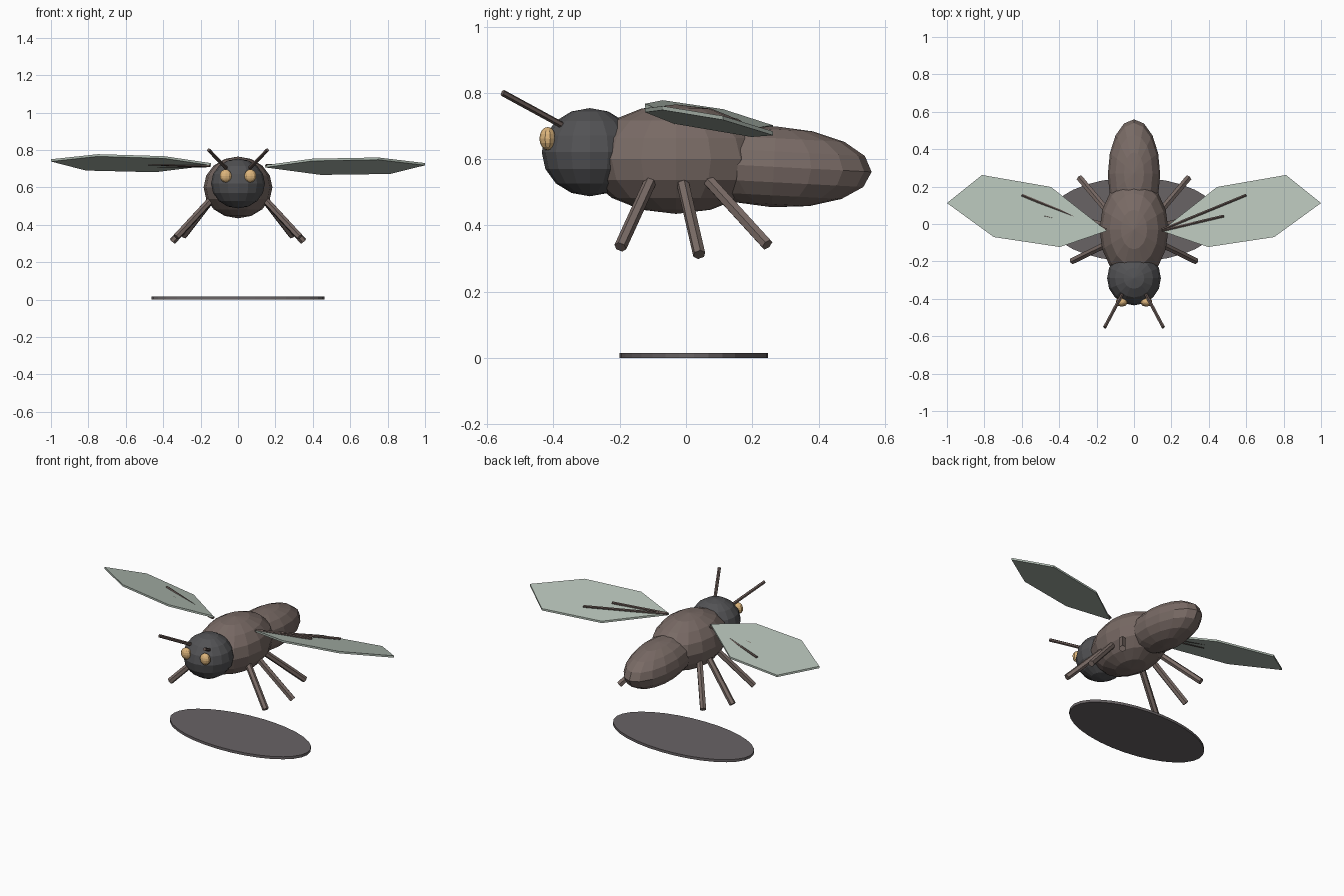
import bpy, bmesh
from math import radians
from mathutils import Vector

if "Cube" in bpy.data.objects:
    bpy.data.objects.remove(bpy.data.objects["Cube"])


def material(name, rgb):
    m = bpy.data.materials.new(name)
    m.diffuse_color = (*rgb, 1)
    m.use_nodes = True
    m.node_tree.nodes["Principled BSDF"].inputs["Base Color"].default_value = m.diffuse_color
    return m


BODY = material("brown_body", (0.19, 0.145, 0.13))
HEAD = material("dark_head", (0.085, 0.085, 0.09))
LIMB = material("brown_limb", (0.13, 0.095, 0.085))
EYE = material("amber_eye", (0.72, 0.46, 0.2))
WING = material("pale_wing", (0.45, 0.52, 0.46))
DISC = material("grey_disc", (0.14, 0.125, 0.13))


def finish(name, mat):
    ob = bpy.context.object
    ob.name = name
    ob.data.materials.append(mat)
    return ob


def ball(name, loc, scale, mat, segs=16, rings=8, tilt=0):
    bpy.ops.mesh.primitive_uv_sphere_add(segments=segs, ring_count=rings, radius=1,
                                         location=loc, rotation=(radians(tilt), 0, 0))
    ob = finish(name, mat)
    ob.scale = scale
    return ob


def rod(name, a, b, r, mat, sides=6):
    a, b = Vector(a), Vector(b)
    bpy.ops.mesh.primitive_cylinder_add(vertices=sides, radius=r, depth=(b - a).length,
                                        location=(a + b) / 2)
    ob = finish(name, mat)
    ob.rotation_euler = (b - a).to_track_quat('Z', 'Y').to_euler()
    return ob


def wing(name, side, root_z, rise):
    # flat outline on a plane that rises outward and drops to the rear
    outline = [(0.145, -0.037), (0.396, -0.123), (0.749, -0.07),
               (1.0, 0.112), (0.813, 0.262), (0.444, 0.198)]
    bm = bmesh.new()
    verts = [bm.verts.new((side * x, y, root_z + rise * (x - 0.145) - 0.24 * (y + 0.037) - 0.006))
             for x, y in outline]
    face = bm.faces.new(verts)
    ext = bmesh.ops.extrude_face_region(bm, geom=[face])
    top = [g for g in ext["geom"] if isinstance(g, bmesh.types.BMVert)]
    bmesh.ops.translate(bm, verts=top, vec=(0, 0, 0.012))
    bmesh.ops.recalc_face_normals(bm, faces=bm.faces)
    me = bpy.data.meshes.new(name)
    bm.to_mesh(me)
    bm.free()
    me.materials.append(WING)
    bpy.context.collection.objects.link(bpy.data.objects.new(name, me))


# Body segments
ball("head", (0, -0.29, 0.621), (0.144, 0.145, 0.133), HEAD)
ball("thorax", (0, -0.03, 0.6), (0.184, 0.275, 0.165), BODY)
ball("abdomen", (0, 0.265, 0.577), (0.14, 0.295, 0.122), BODY, tilt=-3)

# Paired parts
legs = {
    "front_leg": ((0.13, -0.1, 0.55), (0.33, -0.198, 0.335)),
    "middle_leg": ((0.13, -0.015, 0.55), (0.35, 0.04, 0.312)),
    "rear_leg": ((0.13, 0.055, 0.55), (0.29, 0.245, 0.342)),
}
for side, label in ((-1, "left"), (1, "right")):
    def m(p):
        return (side * p[0], p[1], p[2])

    ball(f"{label}_eye", m((0.066, -0.417, 0.662)), (0.033, 0.025, 0.035), EYE, 10, 8)
    rod(f"{label}_antenna", m((0.055, -0.36, 0.695)), m((0.157, -0.553, 0.8)), 0.01, LIMB)
    for name, (a, b) in legs.items():
        rod(f"{label}_{name}", m(a), m(b), 0.019, BODY)
    # Wing veins
    rod(f"{label}_wing_vein_long", m((0.15, -0.03, 0.716)), m((0.6, 0.155, 0.714)), 0.008, LIMB)
    rod(f"{label}_wing_vein_short", m((0.15, -0.035, 0.716)), m((0.48, 0.043, 0.726)), 0.008, LIMB)

# Wings, the left one held slightly higher
wing("left_wing", -1, 0.724, 0.066)
wing("right_wing", 1, 0.713, 0.055)

# Ground disc
bpy.ops.mesh.primitive_cylinder_add(vertices=32, radius=1, depth=1, location=(0, 0.024, 0.008))
finish("ground_disc", DISC).scale = (0.462, 0.224, 0.016)
